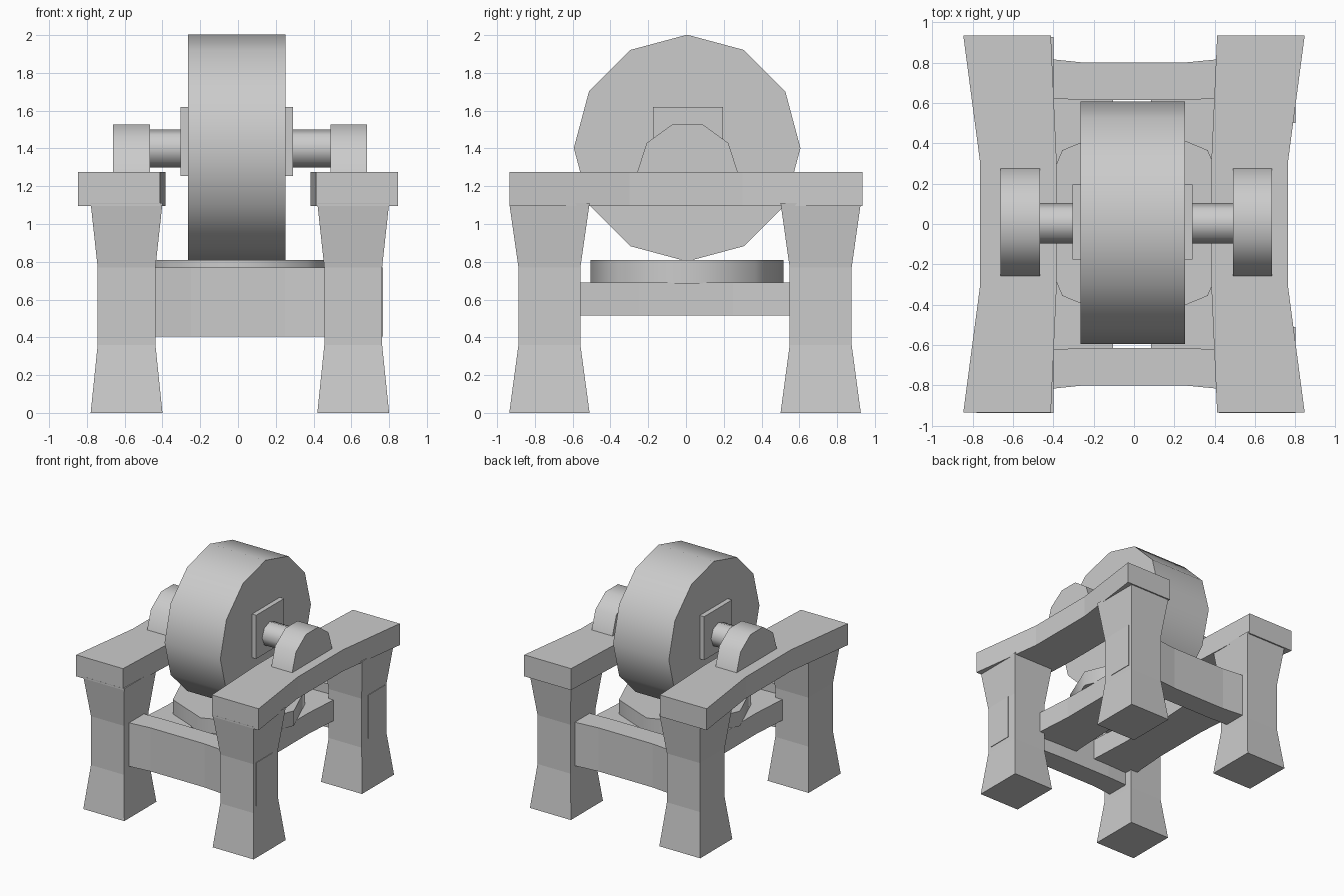
import bpy, bmesh, math
from mathutils import Vector

if "Cube" in bpy.data.objects:
    bpy.data.objects.remove(bpy.data.objects["Cube"])


def finish(name, bm, smooth=None):
    bmesh.ops.recalc_face_normals(bm, faces=bm.faces)
    me = bpy.data.meshes.new(name)
    bm.to_mesh(me)
    bm.free()
    ob = bpy.data.objects.new(name, me)
    bpy.context.collection.objects.link(ob)
    if smooth:
        bpy.ops.object.select_all(action='DESELECT')
        ob.select_set(True)
        bpy.context.view_layer.objects.active = ob
        bpy.ops.object.shade_smooth_by_angle(angle=math.radians(smooth))
    return ob


def loft(name, rings, smooth=None):
    """Skin equal-length rings of points and cap both ends."""
    bm = bmesh.new()
    vs = [[bm.verts.new(p) for p in r] for r in rings]
    n = len(vs[0])
    for a, b in zip(vs, vs[1:]):
        for i in range(n):
            j = (i + 1) % n
            bm.faces.new((a[i], a[j], b[j], b[i]))
    bm.faces.new(vs[0])
    bm.faces.new(vs[-1])
    return finish(name, bm, smooth)


def rect(axis, t, a0, a1, b0, b1):
    """Rectangle across an axis; a and b run along the other two axes in order."""
    pts = []
    for a, b in ((a0, b0), (a1, b0), (a1, b1), (a0, b1)):
        p = [a, b]
        p.insert(axis, t)
        pts.append(Vector(p))
    return pts


def prism_x(name, profile, x0, x1, smooth=None):
    return loft(name, [[(x, y, z) for y, z in profile] for x in (x0, x1)], smooth)


def ngon(n, r, cy, cz):
    return [(cy + r * math.sin(2 * math.pi * i / n), cz + r * math.cos(2 * math.pi * i / n))
            for i in range(n)]


# Four waisted legs
for sx, xn in ((-1, "left"), (1, "right")):
    for sy, yn in ((-1, "front"), (1, "back")):
        cx, cy = 0.60 * sx + 0.01, 0.718 * sy - 0.005
        loft(f"{yn}_{xn}_leg", [
            rect(2, z, cx - hx, cx + hx, cy - hy, cy + hy)
            for z, hx, hy in ((0, .19, .2125), (.36, .153, .164),
                              (.77, .153, .164), (1.11, .19, .2125))])

# Top beams, pinched in the middle
for s, xn in ((-1, "left"), (1, "right")):
    loft(f"{xn}_top_beam", [
        rect(1, y, s * inner, s * outer, 1.095, 1.275)
        for y, inner, outer in ((-.935, .412, .846), (-.3, .383, .762),
                                (.3, .383, .762), (.935, .412, .846))])

# Front and back cross rails, tenoned through the right legs
for s, yn in ((-1, "front"), (1, "back")):
    loft(f"{yn}_cross_rail", [
        rect(0, x, s * inner, s * outer, .405, .77)
        for x, inner, outer in ((-.735, .635, .85), (-.25, .615, .80),
                                (.25, .615, .80), (.768, .635, .85))])

# Inner stretchers carrying the tray
for s, xn in ((-1, "left"), (1, "right")):
    loft(f"{xn}_stretcher", [
        rect(1, y, s * inner - .01, s * outer, .515, .69)
        for y, inner, outer in ((-.68, .09, .51), (-.25, .11, .48),
                                (.25, .11, .48), (.68, .09, .51))])

# Octagonal tray under the stone
loft("tray", [[(x, y, z) for x, y in ngon(8, .51, .005, .005)] for z in (.685, .81)], 50)

# Grinding wheel with its axle and square side plates
prism_x("grinding_wheel", ngon(12, .6, .006, 1.402), -.265, .252, 50)
prism_x("axle", ngon(8, .1, .004, 1.4), -.5, .52, 50)
plate = [(-.175, 1.255), (.195, 1.255), (.195, 1.62), (-.175, 1.62)]
prism_x("left_plate", plate, -.305, -.25)
prism_x("right_plate", plate, .24, .291)

# Half-decagon bearing blocks on the beams
block = [(.008 + .267 * math.cos(math.pi * i / 5), 1.272 + .267 * math.sin(math.pi * i / 5))
         for i in range(6)]
prism_x("left_bearing", block, -.662, -.466, 50)
prism_x("right_bearing", block, .49, .683, 50)
